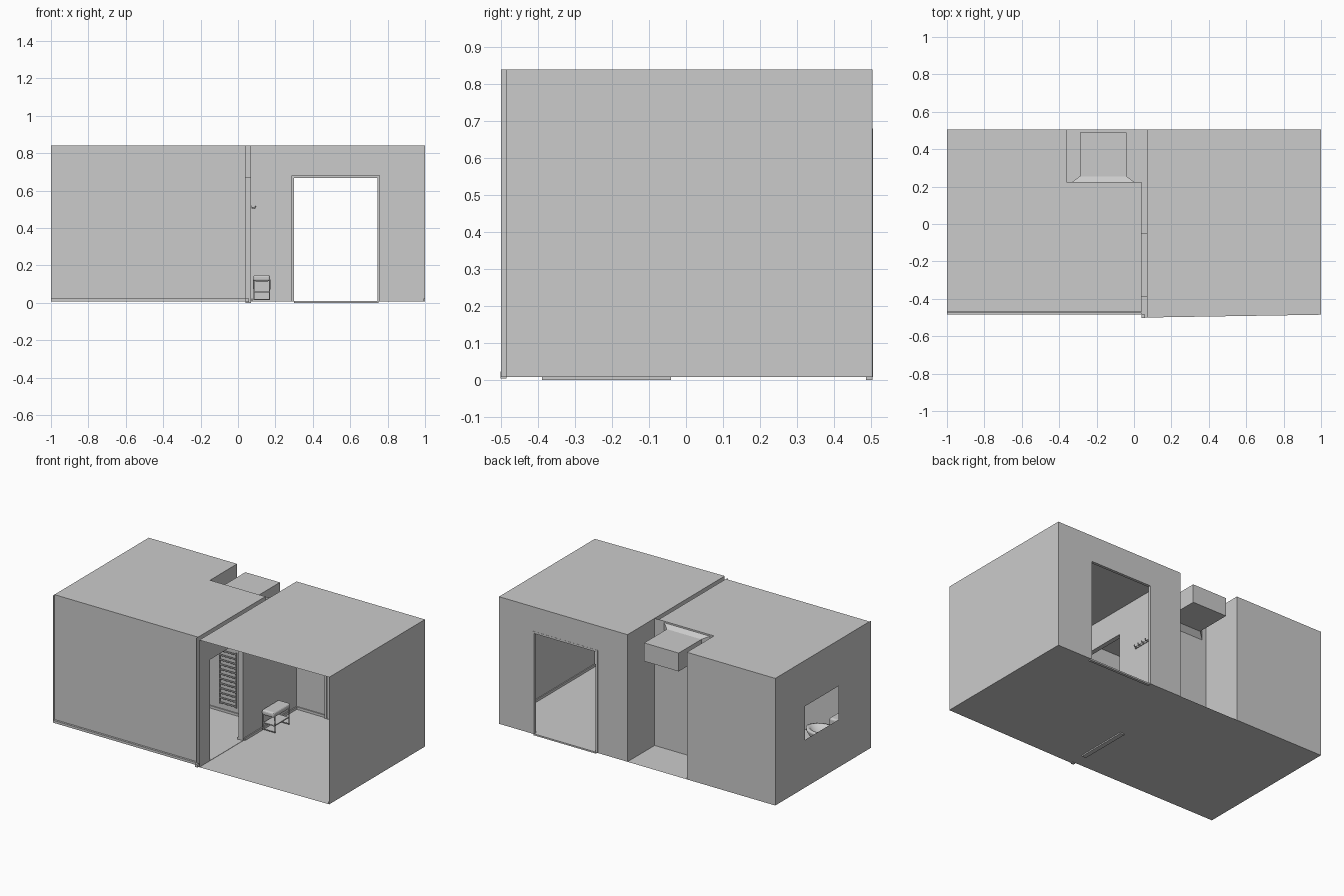
import bpy, bmesh, math
from mathutils import Vector

if "Cube" in bpy.data.objects:
    bpy.data.objects.remove(bpy.data.objects["Cube"])

H, F = 0.84, 0.008      # ceiling and floor heights


def mesh(name, polys):
    bm = bmesh.new()
    for p in polys:
        bm.faces.new([bm.verts.new(c) for c in p])
    bmesh.ops.remove_doubles(bm, verts=bm.verts, dist=1e-5)
    me = bpy.data.meshes.new(name)
    bm.to_mesh(me)
    bm.free()
    ob = bpy.data.objects.new(name, me)
    bpy.context.collection.objects.link(ob)
    return ob


def flat(z, *pts):
    return [(x, y, z) for x, y in pts]


def wall(a, b, z0=F, z1=H):
    return [(*a, z0), (*b, z0), (*b, z1), (*a, z1)]


def wall_with_hole(a, b, t0, t1, z0, z1):
    """Four panels around an opening; t0 and t1 are fractions along a-b."""
    A, B = Vector(a), Vector(b)
    p, q = tuple(A.lerp(B, t0)), tuple(A.lerp(B, t1))
    panels = [wall(a, p), wall(q, b), wall(p, q, z1, H)]
    if z0 > F:
        panels.append(wall(p, q, F, z0))
    return panels


def box(name, x0, x1, y0, y1, z0, z1, bevel=0.0):
    bm = bmesh.new()
    bmesh.ops.create_cube(bm, size=1)
    for v in bm.verts:
        v.co = Vector(((x0 + x1) / 2 + v.co.x * (x1 - x0),
                       (y0 + y1) / 2 + v.co.y * (y1 - y0),
                       (z0 + z1) / 2 + v.co.z * (z1 - z0)))
    me = bpy.data.meshes.new(name)
    bm.to_mesh(me)
    bm.free()
    ob = bpy.data.objects.new(name, me)
    bpy.context.collection.objects.link(ob)
    if bevel:
        m = ob.modifiers.new("round", 'BEVEL')
        m.width, m.segments = bevel, 3
    return ob


def tube(name, pts, r):
    cu = bpy.data.curves.new(name, 'CURVE')
    cu.dimensions = '3D'
    cu.bevel_depth, cu.bevel_resolution, cu.use_fill_caps = r, 2, True
    s = cu.splines.new('POLY')
    s.points.add(len(pts) - 1)
    for p, c in zip(s.points, pts):
        p.co = (*c, 1)
    ob = bpy.data.objects.new(name, cu)
    bpy.context.collection.objects.link(ob)
    return ob


def bowl(name, x, y, sx, sy, profile, n=24):
    """Elliptical lathe from (radius, height) pairs."""
    rings = [[(x + sx * r * math.cos(2 * math.pi * i / n),
               y + sy * r * math.sin(2 * math.pi * i / n), z) for i in range(n)]
             for r, z in profile]
    polys = [[a[i], a[(i + 1) % n], b[(i + 1) % n], b[i]]
             for a, b in zip(rings, rings[1:]) for i in range(n)]
    ob = mesh(name, polys + [rings[-1]])
    for p in ob.data.polygons:
        p.use_smooth = len(p.vertices) == 4
    return ob


# Bathroom shell: L-shaped ceiling, walls, side window
mesh("bath_ceiling", [flat(H, (-1, -.47), (.04, -.47), (.04, .225), (-.36, .225), (-.36, .505), (-1, .505))])
mesh("bath_front_wall", [wall((-1, -.47), (.04, -.47))])
mesh("bath_left_wall", wall_with_hole((-1, .505), (-1, -.485), .31, .66, .32, .54))
mesh("bath_rear_wall", [wall((-1, .505), (-.36, .505)), wall((-.36, .505), (-.36, .225)),
                        wall((.04, -.47), (.04, -.485))])
mesh("bath_recess_wall", [wall((-.36, .225), (-.33, .225)), wall((0, .225), (.04, .225)),
                          wall((-.33, .225), (0, .225), F, .66),
                          wall((-.33, .225), (0, .225), .83, H)])
mesh("bath_partition", wall_with_hole((.04, -.47), (.04, .225), .115, .604, F, .67))

# Hall shell: open front, rear doorway
mesh("hall_ceiling", [flat(H, (.07, -.5), (1, -.485), (1, .505), (.07, .505))])
mesh("hall_right_wall", [wall((1, -.485), (1, .505))])
mesh("hall_rear_wall", wall_with_hole((.07, .505), (1, .505), .247, .731, F, .67))
mesh("hall_partition", wall_with_hole((.07, -.5), (.07, .505), .109, .448, F, .67))

# Inner doorway lining between the two partitions
mesh("inner_door_lining", [wall((.04, -.39), (.07, -.39), F, .67), wall((.04, -.05), (.07, -.05), F, .67),
                           flat(.67, (.04, -.39), (.07, -.39), (.07, -.05), (.04, -.05)),
                           wall((.04, .225), (.07, .225))])

# Floors and thresholds
mesh("floor", [flat(F, (-1, -.485), (.055, -.485), (.055, .505), (-1, .505)),
               flat(F, (.055, -.5), (1, -.485), (1, .505), (.055, .505))])
box("inner_threshold", .04, .07, -.39, -.04, 0, F + .002)
box("front_post_base", .04, .06, -.502, -.485, .004, .022)
box("rear_threshold", .3, .75, .487, .505, 0, F + .002)

# Rear door frame
for n, x in (("left", .285), ("right", .745)):
    box("door_frame_" + n, x, x + .015, .488, .506, F, .68)
box("door_frame_top", .285, .76, .488, .506, .667, .68)

# Skirting boards
for i, (x0, x1, y0, y1) in enumerate([
        (.07, .285, .497, .504), (.76, 1, .497, .504), (.993, .999, -.48, .504),
        (.071, .078, -.04, .504), (-1, .04, -.485, -.472), (-.36, .04, .217, .224),
        (-.999, -.993, -.47, .225), (.033, .039, -.05, .224)]):
    box("skirting_%d" % i, x0, x1, y0, y1, F, .024)

# Splayed high niche projecting into the recess
outer = [(-.33, .225, .66), (0, .225, .66), (0, .225, .83), (-.33, .225, .83)]
inner = [(-.29, .255, .69), (-.04, .255, .69), (-.04, .255, .81), (-.29, .255, .81)]
back = [(x, .49, z) for x, y, z in inner]
mesh("niche", [[a[i], a[(i + 1) % 4], b[(i + 1) % 4], b[i]]
               for a, b in ((outer, inner), (inner, back)) for i in range(4)] + [back])

# Bathtub: deck around a hollow basin
tub = box("bathtub", -.999, -.362, .23, .503, F, .155)
bm = bmesh.new()
bm.from_mesh(tub.data)
top = max(bm.faces, key=lambda f: f.calc_center_median().z)
bmesh.ops.inset_region(bm, faces=[top], thickness=.03)
bmesh.ops.inset_region(bm, faces=[top], thickness=.025, depth=-.11)
bm.to_mesh(tub.data)
bm.free()
tube("shower_riser", [(-.777, .5, .2), (-.777, .5, .7), (-.777, .43, .71)], .004)

# Toilet and wash basin
bowl("toilet_bowl", -.8, -.26, .1, .075,
     [(.55, F), (.5, .07), (1, .15), (1, .165), (.75, .165), (.6, .12), (.3, .09)])
box("toilet_tank", -.995, -.9, -.33, -.19, .15, .29, .012)
bowl("wash_basin", -.4, -.38, .13, .085,
     [(.25, F), (.22, .22), (.6, .25), (1, .33), (.88, .33), (.5, .27)])

# Heated towel rail on the recess wall
for x in (-.28, -.16):
    tube("towel_rail_side", [(x, .212, .06), (x, .212, .42)], .005)
for i in range(12):
    z = .07 + i * .031
    tube("towel_rail_bar", [(-.28, .21, z), (-.16, .21, z)], .005)

# Hall bench: padded seat on two loop legs
box("bench_seat", .082, .172, .125, .3, .115, .15, .012)
box("bench_shelf", .088, .166, .14, .285, .055, .062)
for y in (.14, .285):
    tube("bench_leg", [(.085, y, .125), (.085, y, .018), (.169, y, .018), (.169, y, .125)], .004)

# Coat hooks on the hall partition
box("hook_rail", .071, .076, .1, .23, .505, .52)
for i in range(4):
    y = .115 + i * .033
    tube("coat_hook", [(.074, y, .51), (.09, y, .506), (.095, y, .518)], .004)
